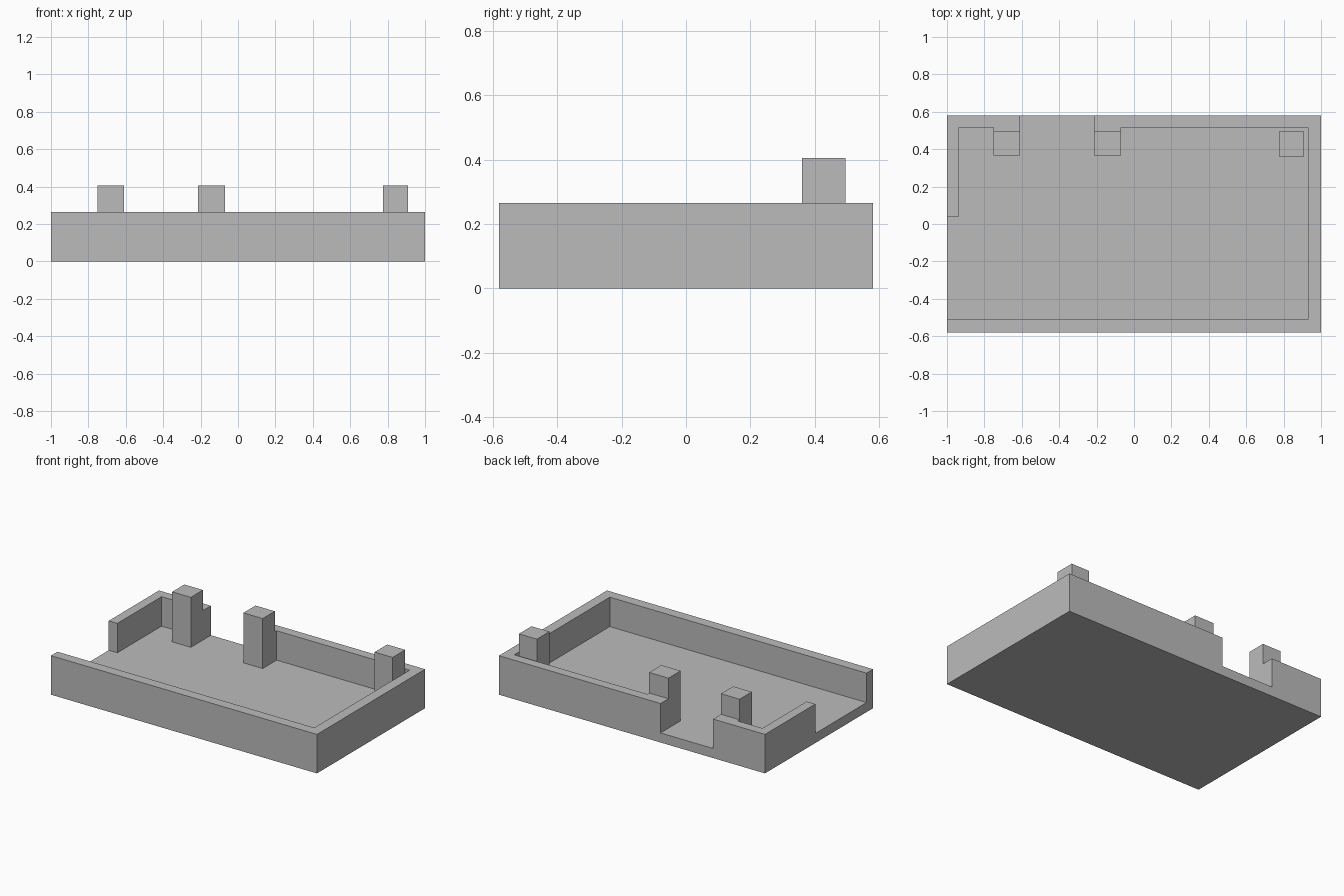
import bpy
import bmesh

if "Cube" in bpy.data.objects:
    bpy.data.objects.remove(bpy.data.objects["Cube"], do_unlink=True)

W, D = 1.0, 0.58              # half width and half depth
FLOOR, RIM, POST = 0.065, 0.265, 0.405

grey = bpy.data.materials.new("plain grey")
grey.use_nodes = True
colour = (0.5, 0.5, 0.5, 1)
grey.diffuse_color = colour
grey.node_tree.nodes["Principled BSDF"].inputs["Base Color"].default_value = colour


def prism(name, outline, z0, z1):
    """Extrude a flat outline from z0 up to z1."""
    bm = bmesh.new()
    base = bm.faces.new([bm.verts.new((x, y, z0)) for x, y in outline])
    top = bmesh.ops.extrude_face_region(bm, geom=[base])["geom"]
    bmesh.ops.translate(bm, vec=(0, 0, z1 - z0),
                        verts=[v for v in top if isinstance(v, bmesh.types.BMVert)])
    bmesh.ops.recalc_face_normals(bm, faces=bm.faces)
    mesh = bpy.data.meshes.new(name)
    bm.to_mesh(mesh)
    bm.free()
    mesh.materials.append(grey)
    obj = bpy.data.objects.new(name, mesh)
    bpy.context.collection.objects.link(obj)
    return obj


def block(name, x0, x1, y0, y1, z0, z1):
    return prism(name, [(x0, y0), (x1, y0), (x1, y1), (x0, y1)], z0, z1)


def combine(target, tool, operation):
    """Apply a boolean and remove the helper."""
    mod = target.modifiers.new(operation, "BOOLEAN")
    mod.operation, mod.solver, mod.object = operation, "EXACT", tool
    bpy.context.view_layer.objects.active = target
    bpy.ops.object.modifier_apply(modifier=mod.name)
    bpy.data.objects.remove(tool, do_unlink=True)


# Tray: solid slab, hollowed with a side opening and a back doorway
tray = block("tray", -W, W, -D, D, 0, RIM)
hollow = prism("hollow", [
    (-1.1, -0.51), (0.93, -0.51), (0.93, 0.515), (-0.07, 0.515),
    (-0.07, 0.365), (-0.215, 0.365), (-0.215, 0.7), (-0.61, 0.7),
    (-0.61, 0.365), (-0.75, 0.365), (-0.75, 0.515), (-0.935, 0.515),
    (-0.935, 0.04), (-1.1, 0.04)], FLOOR, RIM + 0.2)
combine(tray, hollow, "DIFFERENCE")

# Doorway posts, joined to the back wall
for x0, x1 in ((-0.75, -0.61), (-0.215, -0.07)):
    combine(tray, block("doorway_post", x0, x1, 0.365, 0.495, FLOOR, POST), "UNION")

# Merge coplanar faces
bm = bmesh.new()
bm.from_mesh(tray.data)
bmesh.ops.remove_doubles(bm, verts=bm.verts, dist=0.0001)
bmesh.ops.dissolve_limit(bm, angle_limit=0.01, verts=bm.verts, edges=bm.edges)
bm.to_mesh(tray.data)
bm.free()

# Free-standing post in the back corner
block("corner_post", 0.775, 0.91, 0.36, 0.495, FLOOR, POST)
